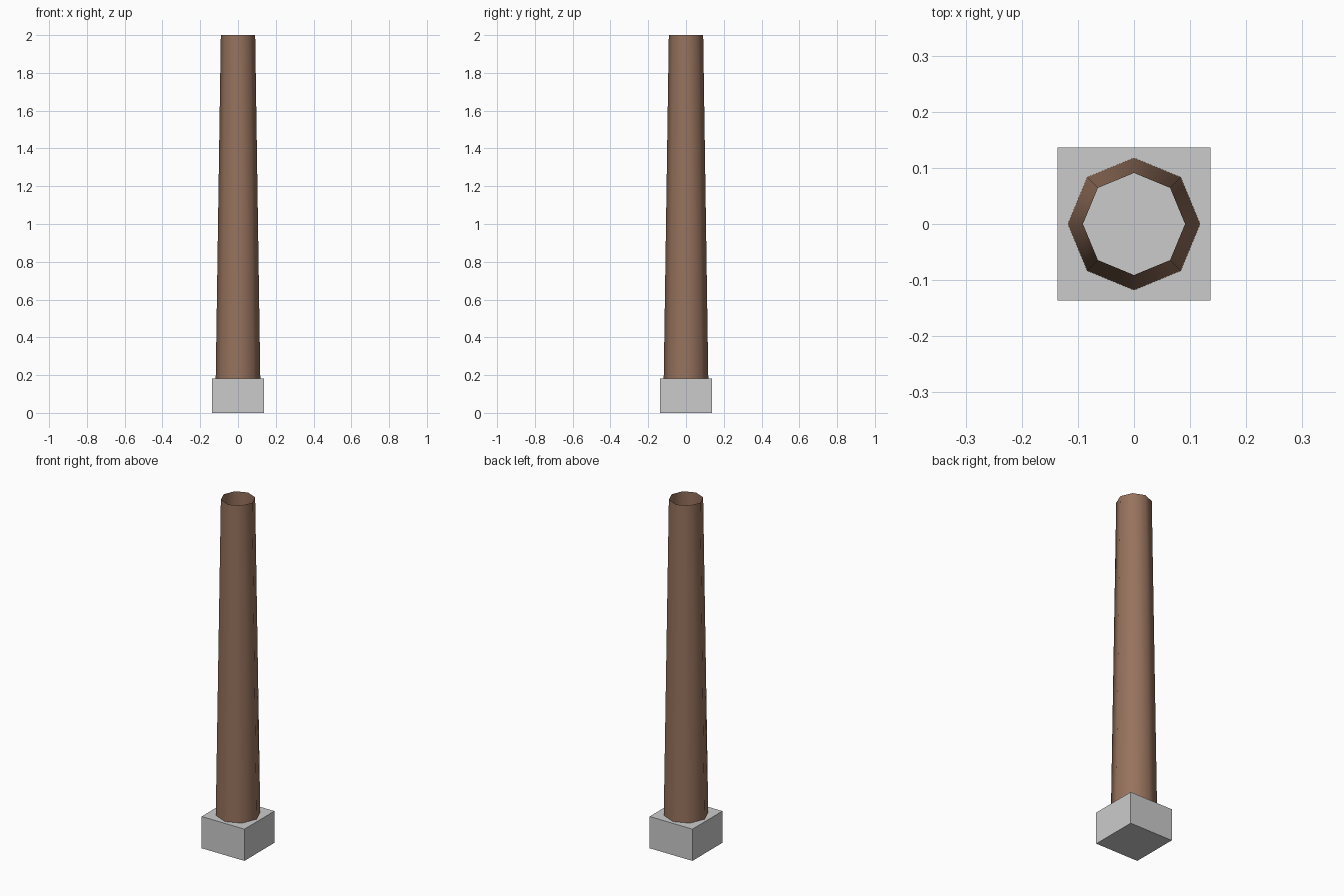
import bpy, math

if "Cube" in bpy.data.objects:
    bpy.data.objects.remove(bpy.data.objects["Cube"])

BASE_W, BASE_H, TOP_Z = 0.273, 0.183, 2.0

# Square stone footing
bpy.ops.mesh.primitive_cube_add(size=1, location=(0, 0, BASE_H / 2))
base = bpy.context.object
base.name = "stone_base"
base.scale = (BASE_W, BASE_W, BASE_H)
bpy.ops.object.transform_apply(location=False, rotation=False, scale=True)

# Tapered eight-sided wooden post, open at both ends, corners on the axes
bpy.ops.mesh.primitive_cone_add(
    vertices=8, radius1=0.118, radius2=0.091, depth=TOP_Z - BASE_H,
    end_fill_type='NOTHING', location=(0, 0, (TOP_Z + BASE_H) / 2))
post = bpy.context.object
post.name = "wooden_post"
bpy.ops.object.shade_smooth_by_angle(angle=math.radians(60))

wood = bpy.data.materials.new("brown_wood")
wood.diffuse_color = (0.31, 0.17, 0.11, 1)
wood.use_nodes = True
wood.node_tree.nodes["Principled BSDF"].inputs["Base Color"].default_value = wood.diffuse_color
post.data.materials.append(wood)
